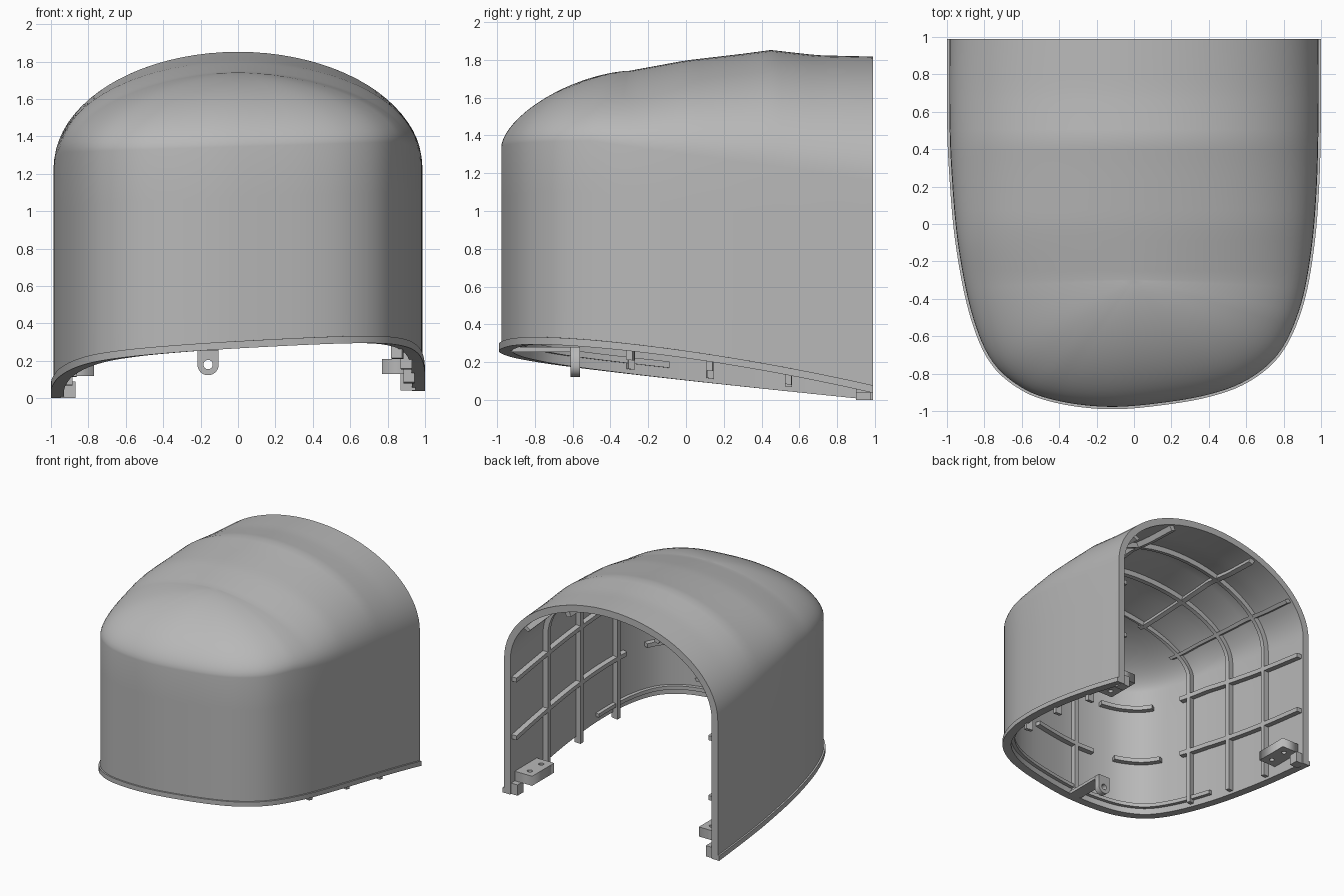
import bpy, bmesh, math
from mathutils import Vector

if "Cube" in bpy.data.objects:
    bpy.data.objects.remove(bpy.data.objects["Cube"], do_unlink=True)

grey = bpy.data.materials.new("plain_grey")
grey.use_nodes = True
grey.diffuse_color = (0.48, 0.48, 0.48, 1)
grey.node_tree.nodes["Principled BSDF"].inputs["Base Color"].default_value = (0.48, 0.48, 0.48, 1)

BACK, POLE, THICK = 0.99, -0.3, 0.07

# U-shaped plan of the lip, from the right back corner round the front
PLAN = [(-1, BACK), (-1, 0.6), (-0.99, 0.3), (-0.955, -0.1), (-0.88, -0.48), (-0.77, -0.74),
        (-0.6, -0.89), (-0.4, -0.96), (-0.15, -0.99), (0.1, -0.975), (0.4, -0.925), (0.62, -0.84),
        (0.79, -0.69), (0.9, -0.45), (0.96, -0.15), (0.99, 0.2), (1, 0.6), (1, BACK)]
CROWN = [(-1, 1.73), (POLE, 1.755), (0, 1.81), (0.3, 1.845), (0.45, 1.865), (0.58, 1.85), (0.7, 1.837), (1, 1.83)]


def smooth_path(pts, n=12):
    pts = [Vector(p) for p in pts]
    ext = [2 * pts[0] - pts[1]] + pts + [2 * pts[-1] - pts[-2]]
    out = []
    for a, b, c, d in zip(ext, ext[1:], ext[2:], ext[3:]):
        for k in range(n):
            t = k / n
            out.append(0.5 * (2 * b + (c - a) * t + (2 * a - 5 * b + 4 * c - d) * t * t
                              + (3 * b - a - 3 * c + d) * t ** 3))
    return out + [pts[-1]]


path = smooth_path(PLAN)
dist = [0]
for p, q in zip(path, path[1:]):
    dist.append(dist[-1] + (q - p).length)


def plan(s):
    """Point on the plan at arc length s."""
    s = min(max(s, 0), dist[-1])
    for i in range(len(path) - 1):
        if s <= dist[i + 1]:
            return path[i].lerp(path[i + 1], (s - dist[i]) / (dist[i + 1] - dist[i]))
    return path[-1]


def s_at(y, side):
    """Arc length where the plan crosses y on one side."""
    lo, hi = (0, dist[-1] * 0.45) if side < 0 else (dist[-1], dist[-1] * 0.55)
    for _ in range(30):
        mid = (lo + hi) / 2
        lo, hi = (mid, hi) if plan(mid).y > y else (lo, mid)
    return (lo + hi) / 2


def crown(y):
    for (a, za), (b, zb) in zip(CROWN, CROWN[1:]):
        if y <= b:
            return za + (zb - za) * (y - a) / (b - a)
    return CROWN[-1][1]


def bottom(p):
    right = 0.103 * (BACK - p.y)
    left = 0.265 - 0.14 * (p.y + 0.31) - 0.04 * (p.y + 0.31) * (p.y - 0.12)
    return right + (left - right) * (p.x + 1) / 2


def seam(p):
    return min(1.3 - 0.14 * p.y, 1.345 + 0.03 * p.x)


def surf(s, v, d):
    """Shell point: v 0-1 climbs the wall, 1-2 the dome; d is the inward offset."""
    p = plan(s)
    t = (plan(s + 0.03) - plan(s - 0.03)).normalized()
    n = Vector((-t.y, t.x * min(1, (BACK - p.y) * 3)))
    w = p + n * d
    z0, z1 = bottom(p), seam(p)
    if v <= 1:
        return Vector((w.x, w.y, z0 + (z1 - z0) * v))
    a = min(v - 1, 1) * math.pi / 2
    power = 2 - 0.4 * min(max(-p.y / 0.95, 0), 1)
    u, h = max(math.cos(a), 0) ** (2 / power), math.sin(a) ** (2 / power)
    if v >= 2:
        u = 0
    q = Vector((0, max(p.y, POLE)))
    w = q + (w - q) * u
    return Vector((w.x, w.y, z1 + (crown(q.y) - d - z1) * h))


def finish(name, bm, angle=30):
    bmesh.ops.remove_doubles(bm, verts=bm.verts, dist=0.0004)
    bmesh.ops.recalc_face_normals(bm, faces=bm.faces)
    me = bpy.data.meshes.new(name)
    bm.to_mesh(me)
    bm.free()
    ob = bpy.data.objects.new(name, me)
    bpy.context.collection.objects.link(ob)
    me.materials.append(grey)
    bpy.ops.object.select_all(action='DESELECT')
    ob.select_set(True)
    bpy.context.view_layer.objects.active = ob
    bpy.ops.object.shade_smooth_by_angle(angle=math.radians(angle))
    return ob


# Hollow shell with a lip along the lower edge
sides = [BACK - k * 0.054 for k in range(24)] + [POLE]
s0, s1 = s_at(POLE, -1), s_at(POLE, 1)
stations = [s_at(y, -1) for y in sides] + [s0 + (s1 - s0) * k / 60 for k in range(1, 60)]
stations += [s_at(y, 1) for y in reversed(sides)]
stations[0], stations[-1] = 0, dist[-1]
levels = [(0, 0), (0.036, 0), (0.036, 0.013)] + [(k / 4, 0.013) for k in range(1, 5)]
levels += [(1 + k / 20, 0.013) for k in range(1, 21)]
bm = bmesh.new()
outer = [[bm.verts.new(surf(s, v, d)) for v, d in levels] for s in stations]
inner = [[bm.verts.new(surf(s, v, THICK)) for v, d in levels] for s in stations]
for grid in (outer, inner):
    for a, b in zip(grid, grid[1:]):
        for k in range(len(levels) - 1):
            bm.faces.new((a[k], b[k], b[k + 1], a[k + 1]))
for i in range(len(stations) - 1):
    bm.faces.new((outer[i][0], inner[i][0], inner[i + 1][0], outer[i + 1][0]))
for e in (0, -1):
    for k in range(len(levels) - 1):
        bm.faces.new((outer[e][k], outer[e][k + 1], inner[e][k + 1], inner[e][k]))
finish("shell", bm)


def rib(name, pairs, depth=0.115):
    """Square bar on the inner wall, swept along pairs of edge points (s, v)."""
    bm = bmesh.new()
    rings = [[bm.verts.new(surf(*c)) for c in ((*a, 0.055), (*b, 0.055), (*b, depth), (*a, depth))]
             for a, b in pairs]
    for r, q in zip(rings, rings[1:]):
        for k in range(4):
            bm.faces.new((r[k], r[k - 1], q[k - 1], q[k]))
    bm.faces.new(rings[0])
    bm.faces.new(rings[-1])
    finish(name, bm)


def upright(name, s, v0, v1, n=30):
    vs = [v0 + (v1 - v0) * k / n for k in range(n + 1)]
    rib(name, [((s - 0.018, v), (s + 0.018, v)) for v in vs])


def stringer(name, sa, sb, v, half=0.016, n=30, depth=0.115):
    ss = [sa + (sb - sa) * k / n for k in range(n + 1)]
    rib(name, [((s, v - half), (s, v + half)) for s in ss], depth)


# Ribs: hoops over the vault, stringers along it, short bars round the nose
for side, label in ((-1, "right"), (1, "left")):
    for i, y in enumerate((0.54, 0.12, -0.31)):
        upright(f"{label}_hoop_{i}", s_at(y, side), -0.045 if side > 0 else 0.02, 2)
    for i, v in enumerate((0.42, 0.85, 1.33, 1.7)):
        stringer(f"{label}_stringer_{i}", s_at(0.97, side), s_at(-0.4, side), v)
span = s1 - s0
for i, (a, b, v) in enumerate(((0.12, 0.3, 0.42), (0.38, 0.62, 0.42), (0.72, 0.88, 0.42),
                               (0.15, 0.35, 0.85), (0.6, 0.85, 0.85))):
    stringer(f"nose_bar_{i}", s0 + span * a, s0 + span * b, v)
nose = min(stations, key=lambda s: (plan(s) - Vector((-0.16, -0.99))).length)
upright("nose_upright", nose, 0, 0.9)
stringer("nose_ledge", s_at(-0.1, -1), s_at(-0.1, 1), 0.06, 0.014, 60, 0.1)


def box(name, lo, hi):
    bm = bmesh.new()
    bmesh.ops.create_cube(bm, size=1)
    lo, hi = Vector(lo), Vector(hi)
    for v in bm.verts:
        v.co = (lo + hi) / 2 + Vector(c * d for c, d in zip(v.co, hi - lo))
    finish(name, bm)


def circle(x, y, r, a0=0, a1=360, n=24):
    return [(x + r * math.cos(math.radians(a0 + (a1 - a0) * k / n)),
             y + r * math.sin(math.radians(a0 + (a1 - a0) * k / n))) for k in range(n + (a1 - a0 < 360))]


def plate(name, loops, thick, loc, turn=0):
    """Flat plate from an outline and hole loops."""
    cu = bpy.data.curves.new(name, 'CURVE')
    cu.dimensions, cu.fill_mode, cu.extrude = '2D', 'BOTH', thick / 2
    for loop in loops:
        sp = cu.splines.new('POLY')
        sp.points.add(len(loop) - 1)
        for pt, (x, y) in zip(sp.points, loop):
            pt.co = (x, y, 0, 1)
        sp.use_cyclic_u = True
    cu.materials.append(grey)
    ob = bpy.data.objects.new(name, cu)
    bpy.context.collection.objects.link(ob)
    ob.location, ob.rotation_euler.x = loc, turn
    bpy.ops.object.select_all(action='DESELECT')
    ob.select_set(True)
    bpy.context.view_layer.objects.active = ob
    bpy.ops.object.convert(target='MESH')


# Drilled mounting blocks and feet at the back corners
for side, label, z in ((-1, "right", 0.16), (1, "left", 0.17)):
    xa, xb = side * 0.77, side * 0.95
    block = [(xa, 0.64), (xb, 0.64), (xb, 0.93), (xa, 0.93)]
    holes = [circle(side * 0.84, y, 0.02) for y in (0.71, 0.86)]
    plate(f"{label}_mount", [block] + holes, 0.08, (0, 0, z))
    low = 0.0 if side < 0 else 0.04
    box(f"{label}_foot", (min(side * 0.87, xb), 0.9, low), (max(side * 0.87, xb), 0.98, low + 0.09))

# Nose lug with an eye, and its arm to the wall
lug = [(0.055, 0.1), (-0.055, 0.1)] + circle(0, 0, 0.057, 180, 360)
plate("nose_lug", [lug, circle(0, 0, 0.025)], 0.05, (-0.16, -0.585, 0.18), math.pi / 2)
box("nose_arm", (-0.215, -0.93, 0.255), (-0.105, -0.56, 0.28))
